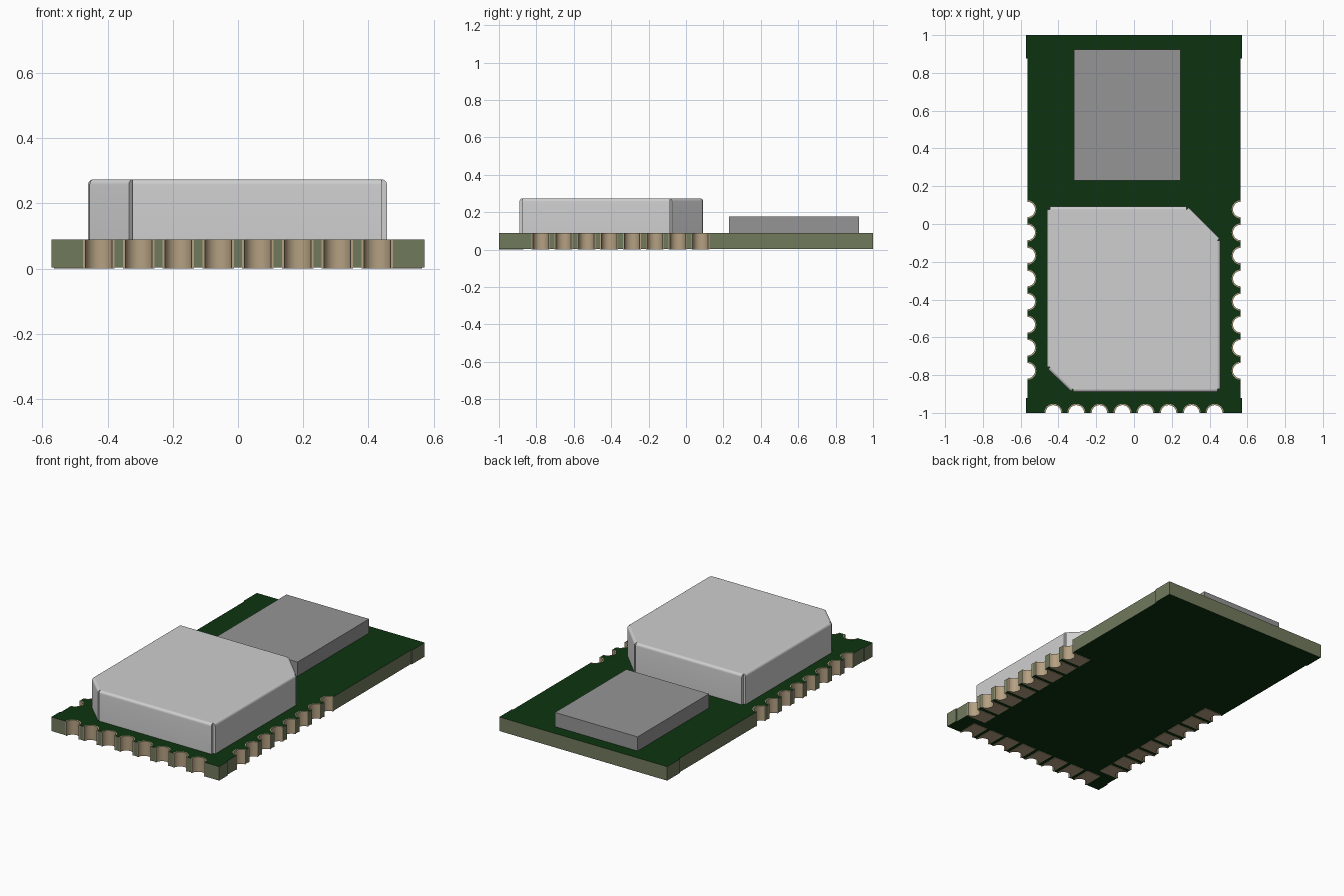
import bpy, bmesh, math
from mathutils import Vector

if "Cube" in bpy.data.objects:
    bpy.data.objects.remove(bpy.data.objects["Cube"])


def material(name, rgb):
    m = bpy.data.materials.new(name)
    m.diffuse_color = (*rgb, 1)
    m.use_nodes = True
    m.node_tree.nodes["Principled BSDF"].inputs["Base Color"].default_value = m.diffuse_color
    return m


GREEN = material("solder mask green", (0.004, 0.034, 0.005))
OLIVE = material("board edge olive", (0.165, 0.195, 0.108))
TAN = material("plated tan", (0.46, 0.355, 0.225))
SILVER = material("shield silver", (0.62, 0.62, 0.62))
GREY = material("antenna grey", (0.30, 0.30, 0.30))


def loft(bm, ring_a, ring_b):
    """Closed solid between two matching rings of points."""
    a = [bm.verts.new(p) for p in ring_a]
    b = [bm.verts.new(p) for p in ring_b]
    n = len(a)
    faces = [bm.faces.new(a[::-1]), bm.faces.new(b)]
    for i in range(n):
        j = (i + 1) % n
        faces.append(bm.faces.new((a[i], a[j], b[j], b[i])))
    bmesh.ops.recalc_face_normals(bm, faces=faces)


def prism(bm, outline, z0, z1):
    loft(bm, [(p[0], p[1], z0) for p in outline], [(p[0], p[1], z1) for p in outline])


def finish(name, bm, *mats):
    me = bpy.data.meshes.new(name)
    bm.to_mesh(me)
    bm.free()
    ob = bpy.data.objects.new(name, me)
    bpy.context.collection.objects.link(ob)
    for m in mats:
        me.materials.append(m)
    bpy.ops.object.select_all(action='DESELECT')
    ob.select_set(True)
    bpy.context.view_layer.objects.active = ob
    bpy.ops.object.shade_smooth_by_angle(angle=math.radians(30))
    return ob


# Edge notches: (centre, travel direction along the outline)
BOARD_TOP, PAD_T = 0.089, 0.003
EDGE_X, TAB_X, PITCH = 0.565, 0.572, 0.122
R_HOLE, R_PLATE, PAD_LEN = 0.041, 0.048, 0.13
X, Y = Vector((1, 0)), Vector((0, 1))
front = [(Vector(((i - 3.5) * PITCH, -1)), X) for i in range(8)]
right = [(Vector((EDGE_X, -0.777 + i * PITCH)), Y) for i in range(8)]
left = [(Vector((-c.x, c.y)), -Y) for c, _ in reversed(right)]


def inward(t):
    return Vector((-t.y, t.x))


def arc(c, t, r, steps=12):
    n = inward(t)
    return [c + t * (-r * math.cos(math.pi * k / steps)) + n * (r * math.sin(math.pi * k / steps))
            for k in range(steps + 1)]


def notched(row):
    return [p for c, t in row for p in arc(c, t, R_PLATE)]


# Circuit board with slightly wider end tabs
outline = [(-TAB_X, -1)] + notched(front)
outline += [(TAB_X, -1), (TAB_X, -0.92), (EDGE_X, -0.92)] + notched(right)
outline += [(EDGE_X, 0.875), (TAB_X, 0.875), (TAB_X, 1), (-TAB_X, 1), (-TAB_X, 0.875), (-EDGE_X, 0.875)]
outline += notched(left) + [(-EDGE_X, -0.92), (-TAB_X, -0.92)]
bm = bmesh.new()
prism(bm, outline, PAD_T, BOARD_TOP)
for f in bm.faces:
    f.material_index = 1 if abs(f.normal.z) < 0.5 else 0
finish("circuit_board", bm, GREEN, OLIVE)

# Plated half holes and the contact pads underneath
plating, pads = bmesh.new(), bmesh.new()
for c, t in front + right + left:
    prism(plating, arc(c, t, R_PLATE) + arc(c, t, R_HOLE)[::-1], PAD_T, BOARD_TOP + 0.001)
    n = inward(t)
    pad = [c - t * R_PLATE] + arc(c, t, R_HOLE)
    pad += [c + t * R_PLATE, c + t * R_PLATE + n * PAD_LEN, c - t * R_PLATE + n * PAD_LEN]
    prism(pads, pad, 0, PAD_T)
finish("plated_half_holes", plating, TAN)
finish("bottom_pads", pads, TAN)

# Folded metal shield: core plus one rounded flange per side, open at the corners
SHIELD_TOP, FOLD = 0.274, 0.016
can = [Vector(p) for p in ((-0.33, -0.89), (0.457, -0.89), (0.457, -0.08),
                           (0.285, 0.092), (-0.46, 0.092), (-0.46, -0.765))]
dirs = [(can[(i + 1) % 6] - can[i]).normalized() for i in range(6)]
core = []
for i, p in enumerate(can):
    n1, n2 = inward(dirs[i - 1]), inward(dirs[i])
    core.append(p + (n1 + n2) * FOLD / (1 + n1.dot(n2)))
bm = bmesh.new()
prism(bm, core, BOARD_TOP, SHIELD_TOP)
profile = [(0, BOARD_TOP), (FOLD, BOARD_TOP)]
for k in range(7):
    a = math.pi / 2 * k / 6
    profile.append((FOLD * math.cos(a), SHIELD_TOP - FOLD + FOLD * math.sin(a)))
for i in range(6):
    out = -inward(dirs[i])
    ends = [[(*(p + out * d), z) for d, z in profile] for p in (core[i], core[(i + 1) % 6])]
    loft(bm, *ends)
finish("metal_shield", bm, SILVER)

# Antenna block
bm = bmesh.new()
prism(bm, [(-0.318, 0.23), (0.245, 0.23), (0.245, 0.925), (-0.318, 0.925)], BOARD_TOP, 0.176)
finish("antenna_block", bm, GREY)
